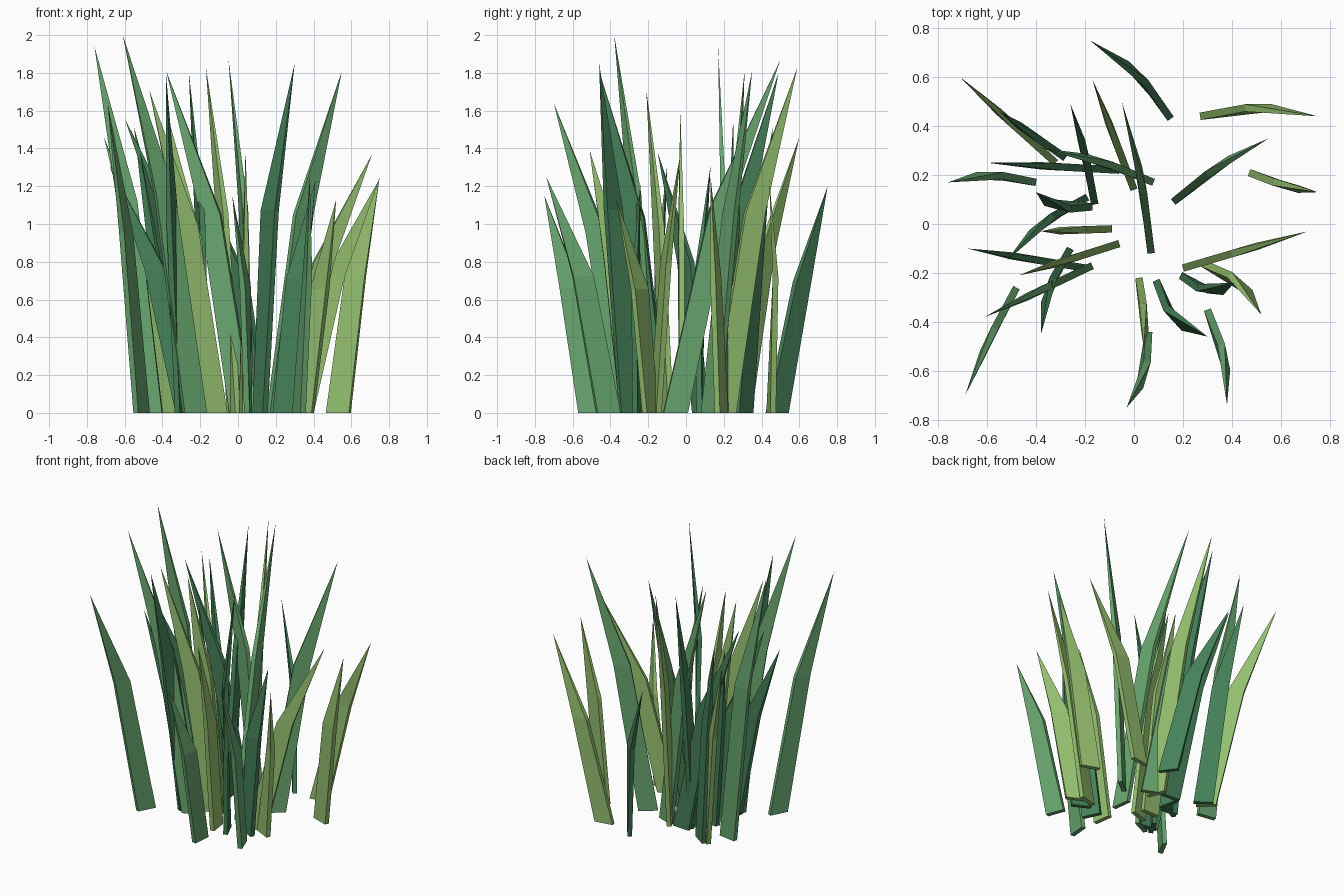
import bpy
import bmesh
from mathutils import Vector, Matrix

start_cube = bpy.data.objects.get("Cube")
if start_cube:
    bpy.data.objects.remove(start_cube, do_unlink=True)

BASE_WIDTH = 0.13
THICKNESS = 0.03
BEND_HEIGHT = 0.58   # where the blade kinks, as a share of its height
BEND_REACH = 0.42    # how far it has leaned by then


def make_material(name, colour):
    material = bpy.data.materials.new(name)
    material.use_nodes = True
    material.diffuse_color = (*colour, 1)
    shader = material.node_tree.nodes["Principled BSDF"]
    shader.inputs["Base Color"].default_value = (*colour, 1)
    shader.inputs["Roughness"].default_value = 0.8
    return material


def add_section(bm, centre, along, width, thickness, height):
    """Add a flat rectangular cross-section with its long side along the lean."""
    side = Vector((-along.y, along.x))
    corners = []
    for u, v in ((-1, -1), (1, -1), (1, 1), (-1, 1)):
        point = centre + along * (u * width / 2) + side * (v * thickness / 2)
        corners.append(bm.verts.new((point.x, point.y, height)))
    return corners


def make_blade(name, material, heel, tip, height, curl):
    """Blade rooted at its heel, leaning to its tip, curled sideways at the bend."""
    heel, tip = Vector(heel), Vector(tip)
    lean = (tip - heel).normalized()
    side = Vector((-lean.y, lean.x))
    reach = (tip - heel).length
    root_dir = (lean * reach / 2 + side * curl).normalized()
    root = heel + root_dir * BASE_WIDTH / 2
    bend = root.lerp(tip, BEND_REACH) + side * curl * 0.7

    bm = bmesh.new()
    bottom = add_section(bm, root, root_dir, BASE_WIDTH, THICKNESS, 0)
    middle = add_section(bm, bend, lean, BASE_WIDTH * 0.85, THICKNESS,
                         height * BEND_HEIGHT)
    point = bm.verts.new((tip.x, tip.y, height))
    bm.faces.new(bottom[::-1])
    for i in range(4):
        j = (i + 1) % 4
        bm.faces.new((bottom[i], bottom[j], middle[j], middle[i]))
        bm.faces.new((middle[i], middle[j], point))
    bmesh.ops.recalc_face_normals(bm, faces=bm.faces)

    mesh = bpy.data.meshes.new(name)
    bm.to_mesh(mesh)
    bm.free()
    mesh.materials.append(material)
    blade = bpy.data.objects.new(name, mesh)
    bpy.context.collection.objects.link(blade)


def make_group(name, colour, blades):
    material = make_material(name, colour)
    for number, (heel, tip, height, curl) in enumerate(blades, 1):
        label = f"{name.replace(' ', '_')}_blade_{number}"
        make_blade(label, material, heel, tip, height, curl)


# Each blade: heel on the ground, tip from above, height, sideways curl (left +)

# Yellow-green blades
make_group("yellow green", (0.30, 0.53, 0.16), [
    ((0.27, 0.44), (0.75, 0.44), 1.24, 0.04),
    ((0.47, 0.21), (0.75, 0.13), 1.25, -0.01),
    ((0.2, -0.18), (0.71, -0.03), 1.37, 0),
    ((0.28, -0.16), (0.52, -0.37), 1.13, 0.04),
    ((0.02, -0.22), (0.04, -0.51), 1.39, 0.01),
    ((0, 0.14), (-0.17, 0.59), 1.83, 0),
    ((-0.32, 0.25), (-0.71, 0.6), 1.46, 0),
    ((-0.09, -0.02), (-0.38, -0.03), 1.6, 0),
    ((-0.06, -0.08), (-0.47, -0.21), 1.71, 0),
])

# Fresh green blades
make_group("fresh green", (0.14, 0.39, 0.16), [
    ((0.16, 0.09), (0.55, 0.35), 1.81, 0.02),
    ((0.3, -0.35), (0.38, -0.74), 1.25, 0.03),
    ((0.06, -0.44), (-0.03, -0.75), 1.15, 0.03),
    ((0.07, -0.12), (-0.05, 0.5), 1.87, -0.02),
    ((0.08, 0.17), (-0.38, 0.31), 1.81, -0.02),
    ((-0.17, -0.17), (-0.61, -0.38), 2, 0),
    ((-0.48, -0.26), (-0.69, -0.7), 1.64, -0.01),
    ((-0.4, 0.17), (-0.76, 0.17), 1.94, -0.03),
])

# Deep green blades
make_group("deep green", (0.06, 0.22, 0.10), [
    ((0.15, 0.43), (-0.18, 0.75), 1.2, -0.04),
    ((0.19, -0.21), (0.41, -0.24), 1.23, -0.04),
    ((0.09, -0.23), (0.3, -0.46), 1.85, -0.05),
    ((-0.16, 0.08), (-0.26, 0.49), 1.8, -0.01),
    ((-0.06, 0.22), (-0.6, 0.25), 1.56, 0),
    ((-0.28, 0.27), (-0.55, 0.46), 1.51, 0),
    ((-0.17, 0.07), (-0.4, 0.13), 1.31, 0.03),
    ((-0.19, 0.11), (-0.52, -0.15), 1.38, -0.03),
    ((-0.2, -0.18), (-0.68, -0.1), 1.31, 0),
    ((-0.26, -0.1), (-0.38, -0.45), 1.78, -0.03),
])
